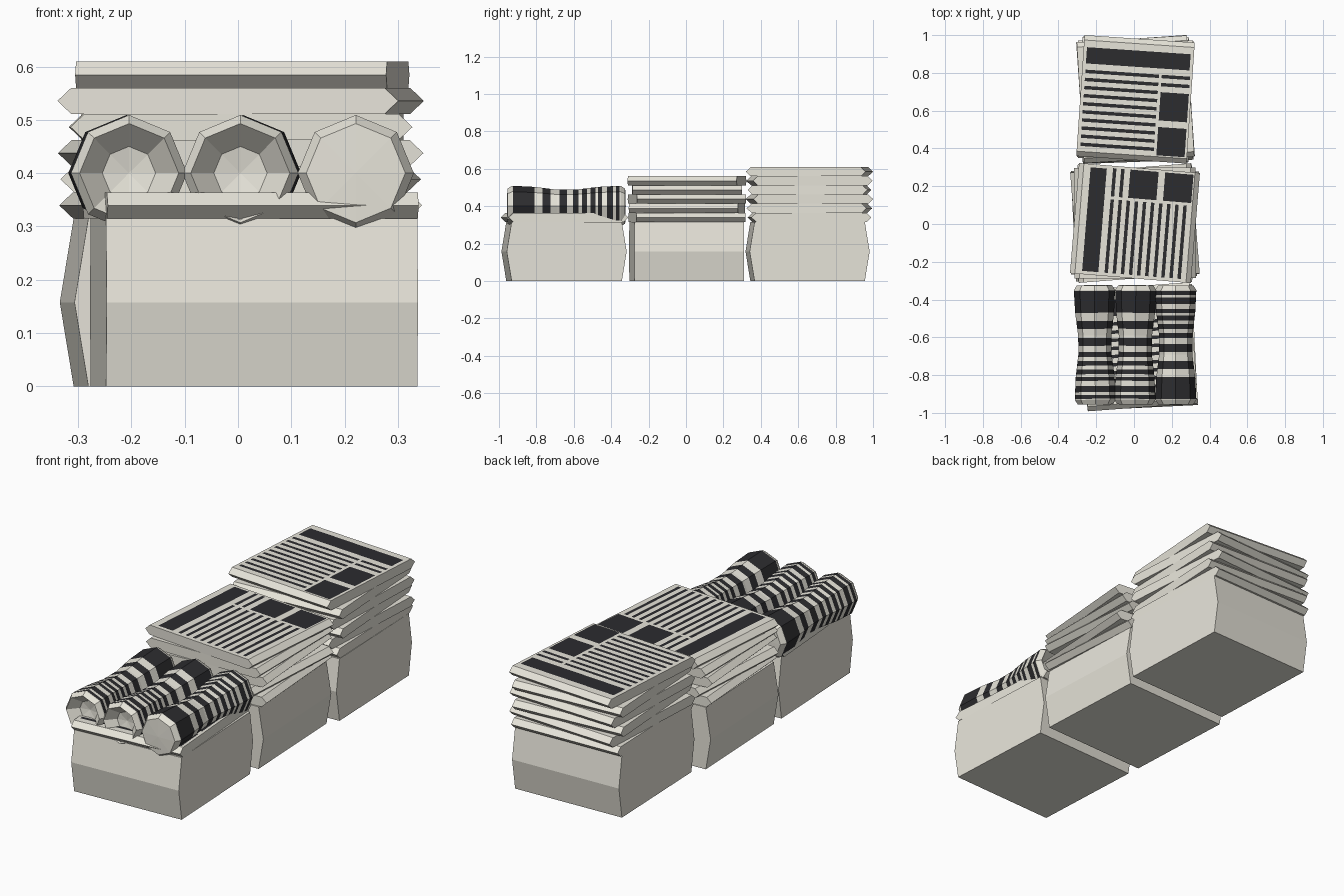
import bpy, bmesh
from math import radians, pi, sin, cos

if "Cube" in bpy.data.objects:
    bpy.data.objects.remove(bpy.data.objects["Cube"])


def material(name, rgb):
    m = bpy.data.materials.new(name)
    m.diffuse_color = (*rgb, 1)
    m.use_nodes = True
    m.node_tree.nodes["Principled BSDF"].inputs["Base Color"].default_value = m.diffuse_color
    return m


PAPER = material("paper", (0.80, 0.78, 0.70))
INK = material("ink", (0.025, 0.025, 0.028))

W, H, BULGE = 0.585, 0.59, 0.026     # sheet width, height, rounded fold
BASE_Z, SHEET = 0.315, 0.049         # bundle height, paper thickness

# printed page: x0, x1, y0, y1
PRINT = [(-0.275, 0.275, 0.172, 0.258),
         (0.13, 0.28, -0.103, 0.047), (0.13, 0.28, -0.288, -0.138)]
PRINT += [(-0.275, 0.115, 0.121 - 0.043 * i, 0.139 - 0.043 * i) for i in range(10)]
PRINT += [(0.13, 0.28, 0.121 - 0.043 * i, 0.139 - 0.043 * i) for i in range(2)]


def finish(bm, name, loc, rot, normals=True):
    if normals:
        bmesh.ops.recalc_face_normals(bm, faces=bm.faces)
    me = bpy.data.meshes.new(name)
    bm.to_mesh(me)
    bm.free()
    me.materials.append(PAPER)
    me.materials.append(INK)
    ob = bpy.data.objects.new(name, me)
    ob.location = loc
    ob.rotation_euler = rot
    bpy.context.collection.objects.link(ob)
    return ob


def paper(name, x, y, z, t, angle):
    """Folded paper: hexagonal side profile extruded across its width."""
    h = H / 2
    prof = [(-h, 0), (h, 0), (h + BULGE, t / 2), (h, t), (-h, t), (-h - BULGE, t / 2)]
    bm = bmesh.new()
    a, b = [[bm.verts.new((s * W / 2, py, pz)) for py, pz in prof] for s in (-1, 1)]
    bm.faces.new(a)
    bm.faces.new(b)
    for i in range(6):
        j = (i + 1) % 6
        bm.faces.new((a[i], a[j], b[j], b[i]))
    finish(bm, name, (x, y, z), (0, 0, radians(angle)))


def page_print(name, x, y, z, angle):
    bm = bmesh.new()
    for x0, x1, y0, y1 in PRINT:
        f = bm.faces.new([bm.verts.new((px, py, 0)) for px, py in
                          ((x0, y0), (x1, y0), (x1, y1), (x0, y1))])
        f.material_index = 1
    finish(bm, name, (x, y, z + 0.0015), (0, 0, radians(angle)), False)


# rolled paper: pinched outline (y, radius) and inked bands along its length
OUTLINE = [(-0.315, 0.093), (-0.29, 0.109), (-0.17, 0.103), (-0.05, 0.088),
           (0.05, 0.088), (0.17, 0.103), (0.29, 0.109), (0.315, 0.093)]
BANDS = [(0.17, 0.286), (0.085, 0.127), (-0.005, 0.037), (-0.064, -0.037), (-0.11, -0.085),
         (-0.155, -0.13), (-0.19, -0.17), (-0.25, -0.217), (-0.285, -0.265)]


def radius(y):
    for (y0, r0), (y1, r1) in zip(OUTLINE, OUTLINE[1:]):
        if y <= y1:
            return r0 + (r1 - r0) * (y - y0) / (y1 - y0)
    return OUTLINE[-1][1]


def roll(name, x, y, z, angle):
    ys = sorted({p[0] for p in OUTLINE} | {v for b in BANDS for v in b})
    prof = [(-0.265, 0.05)] + [(v, radius(v)) for v in ys]   # hollow front end
    bm = bmesh.new()
    rings = [[bm.verts.new((r * cos(k * pi / 4), v, r * sin(k * pi / 4))) for k in range(8)]
             for v, r in prof]
    for n, (lo, hi) in enumerate(zip(rings, rings[1:])):
        mid = (prof[n][0] + prof[n + 1][0]) / 2
        dark = n > 0 and any(b0 < mid < b1 for b0, b1 in BANDS)
        for k in range(8):
            j = (k + 1) % 8
            bm.faces.new((lo[k], lo[j], hi[j], hi[k])).material_index = int(dark)
    for ring, cy in ((rings[0], -0.255), (rings[-1], 0.318)):
        c = bm.verts.new((0, cy, 0))
        for k in range(8):
            bm.faces.new((ring[k], ring[(k + 1) % 8], c))
    finish(bm, name, (x, y, z), (0, 0, radians(angle)))


# thick bundles
paper("front_bundle", 0.03, -0.652, 0, BASE_Z, 2.8)
paper("middle_bundle", 0.0, 0.003, 0, BASE_Z, 92.7)
paper("back_bundle", 0.01, 0.65, 0, BASE_Z, 2.2)

# loose papers on each bundle: x, y, angles from bottom to top
STACKS = {"front": (0.024, -0.65, [4.2]),
          "middle": (0.005, 0.005, [94, 86.5, 94.5, 90.3, 85.3]),
          "back": (0.008, 0.66, [2, -3, 4, -2, 3.5, -3.9])}
for label, (x, y, angles) in STACKS.items():
    for i, a in enumerate(angles):
        paper(f"{label}_paper_{i + 1}", x, y, BASE_Z + i * SHEET, SHEET, a)
    page_print(f"{label}_page_print", x, y, BASE_Z + len(angles) * SHEET, angles[-1])

# three rolled papers, the last one turned end for end
for i, (x, a) in enumerate([(-0.207, 0.5), (0.007, -0.5), (0.221, 180)]):
    roll(f"rolled_paper_{i + 1}", x, -0.64, 0.40, a)
